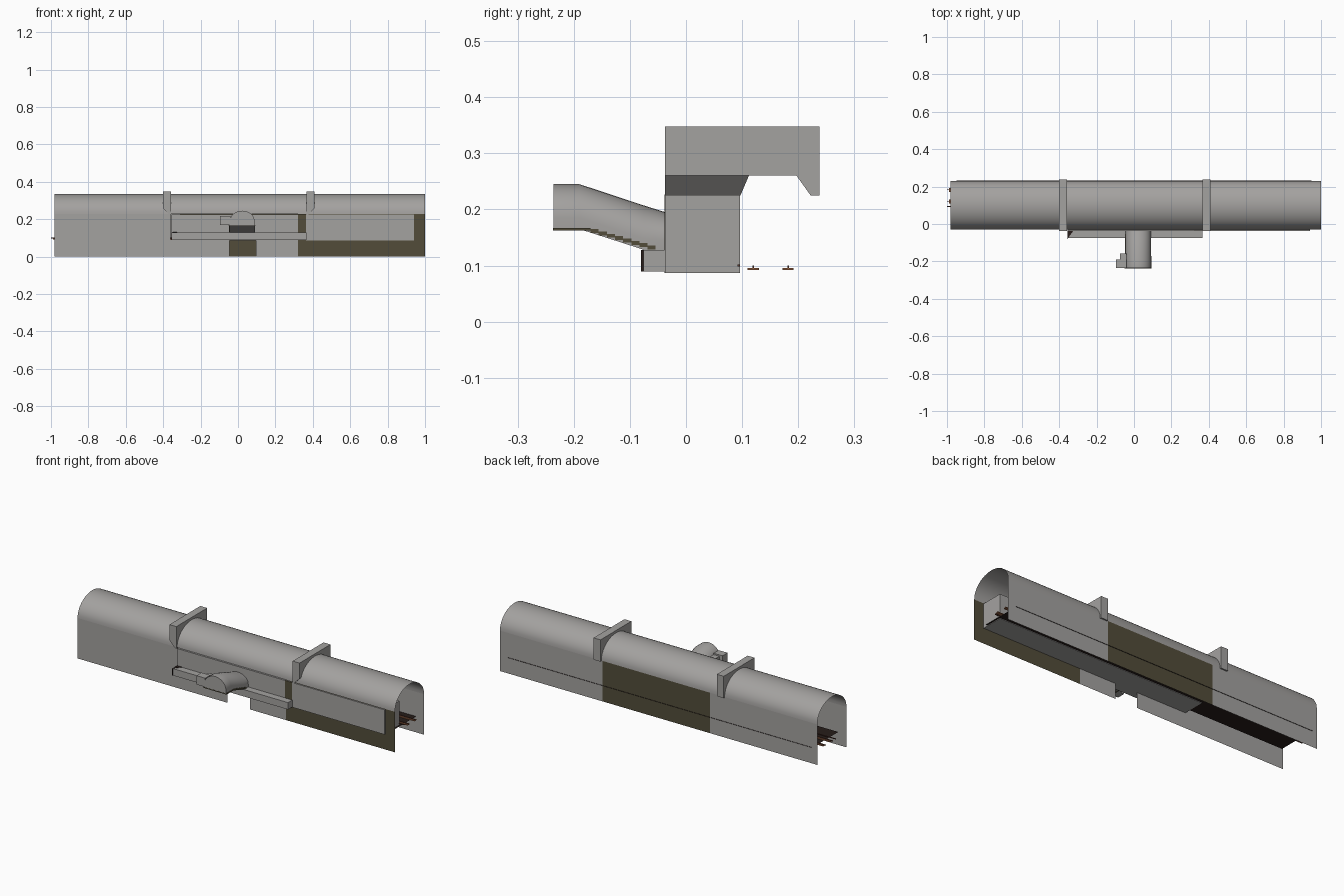
import bpy, bmesh, math

if "Cube" in bpy.data.objects:
    bpy.data.objects.remove(bpy.data.objects["Cube"])

def mat(name, c):
    m = bpy.data.materials.new(name)
    m.diffuse_color = (*c, 1)
    m.use_nodes = True
    m.node_tree.nodes["Principled BSDF"].inputs["Base Color"].default_value = m.diffuse_color
    return m

GRAY = mat("concrete_gray", (0.37, 0.36, 0.35))
OLIVE = mat("dark_olive", (0.085, 0.073, 0.042))
BLACK = mat("track_black", (0.02, 0.012, 0.01))
BROWN = mat("sleeper_brown", (0.30, 0.12, 0.055))
RUST = mat("rail_rust", (0.10, 0.04, 0.028))

def make(name, verts, faces, m, smooth=False, solid=True):
    me = bpy.data.meshes.new(name)
    me.from_pydata(verts, [], faces)
    if solid:
        bm = bmesh.new()
        bm.from_mesh(me)
        bmesh.ops.recalc_face_normals(bm, faces=bm.faces)
        bm.to_mesh(me)
        bm.free()
    ob = bpy.data.objects.new(name, me)
    bpy.context.collection.objects.link(ob)
    me.materials.append(m)
    if smooth:
        bpy.ops.object.select_all(action='DESELECT')
        ob.select_set(True)
        bpy.context.view_layer.objects.active = ob
        bpy.ops.object.shade_smooth_by_angle(angle=math.radians(40))
    return ob

def loft(name, rings, m, caps=True, closed=True, smooth=False):
    """Join equal-length rings of points into one skin."""
    n = len(rings[0])
    verts = [p for r in rings for p in r]
    faces = []
    for k in range(len(rings) - 1):
        for i in range(n if closed else n - 1):
            j = (i + 1) % n
            faces.append((k*n + i, k*n + j, k*n + n + j, k*n + n + i))
    if caps:
        faces += [tuple(range(n)), tuple(range(len(verts) - n, len(verts)))]
    return make(name, verts, faces, m, smooth)

def box(name, x, y, z, m):
    ring = lambda X: [(X, y[0], z[0]), (X, y[1], z[0]), (X, y[1], z[1]), (X, y[0], z[1])]
    return loft(name, [ring(x[0]), ring(x[1])], m)

def wall(name, x, y, z, m):
    # single-sided sheet whose normal points outwards
    v = [(x[0], y, z[0]), (x[1], y, z[0]), (x[1], y, z[1]), (x[0], y, z[1])]
    return make(name, v, [(0, 1, 2, 3) if y < 0.1 else (3, 2, 1, 0)], m, solid=False)

YF, YB, SPRING = -0.03, 0.23, 0.228

# vaulted tunnel roof
arc = []
for i in range(25):
    a = math.pi * i / 24
    arc.append((0.1 - 0.13 * math.cos(a), SPRING + 0.107 * math.sin(a)))
loft("vault_roof", [[(X, y, z) for y, z in arc] for X in (-0.98, 1.0)], GRAY,
     caps=False, closed=False, smooth=True)

# front wall with a gap under the platform
wall("front_wall_left", (-0.98, -0.36), YF, (0, SPRING), GRAY)
wall("front_plinth_left", (-0.36, -0.045), YF, (0, 0.09), GRAY)
wall("front_plinth_right", (0.095, 0.32), YF, (0, 0.09), GRAY)
wall("front_wall_right", (0.32, 1.0), YF, (0, SPRING), OLIVE)

# back wall in three panels
wall("back_wall_left", (-0.98, -0.31), YB, (0, SPRING), GRAY)
wall("back_wall_middle", (-0.31, 0.36), YB, (0, SPRING), OLIVE)
wall("back_wall_right", (0.36, 1.0), YB, (0, SPRING), GRAY)

# platform block, with the olive strip where its two halves meet
box("platform_block", (-0.355, 0.94), (-0.037, 0.096), (0.087, 0.226), GRAY)
box("platform_strip", (0.32, 0.363), (-0.038, -0.036), (0.087, 0.227), OLIVE)

# arch bands, each with a tapered bracket over the platform
prof = [(-0.037, 0.26), (0.197, 0.26), (0.222, 0.225), (0.238, 0.225),
        (0.238, 0.348), (-0.037, 0.348)]
for s, side in ((-1, "left"), (1, "right")):
    xi, xo = s * 0.363 + 0.004, s * 0.406 + 0.004
    loft("arch_band_" + side, [[(X, y, z) for y, z in prof] for X in (xi, xo)], GRAY)
    ring = lambda X, y1, z: [(xi, -0.037, z), (X, -0.037, z), (X, y1, z), (xi, y1, z)]
    loft("band_bracket_" + side,
         [ring(xi + s * 0.008, 0.097, 0.225), ring(xo, 0.112, 0.26)], GRAY)

# track bed sheet
make("track_bed", [(-0.95, 0.0, 0.09), (0.95, 0.0, 0.09), (0.95, 0.233, 0.09), (-0.95, 0.233, 0.09)],
     [(0, 1, 2, 3)], BLACK, solid=False)

# rails on their bearers, plus the power rail
for i, y in enumerate((0.12, 0.182)):
    box(f"rail_bearer_{i}", (-0.99, 0.98), (y - 0.01, y + 0.01), (0.092, 0.096), BROWN)
    box(f"rail_{i}", (-1.0, 0.98), (y - 0.0015, y + 0.0015), (0.096, 0.1), RUST)
box("power_rail", (-1.0, 0.97), (0.092, 0.0965), (0.098, 0.102), RUST)

# front corridor ledge with its dark end
box("corridor_ledge", (-0.353, 0.365), (-0.076, -0.037), (0.089, 0.128), GRAY)
box("corridor_end", (-0.356, -0.353), (-0.08, -0.037), (0.089, 0.128), BLACK)
tri = [(-0.353, -0.076), (-0.325, -0.037), (-0.353, -0.037)]
loft("corridor_hatch", [[(x, y, z) for x, y in tri] for z in (0.128, 0.13)], BLACK)

# vaulted stair passage rising to the front
def passage(y, zb, zt):
    x0, x1 = -0.045, 0.09
    c, r, wz = (x0 + x1) / 2, (x1 - x0) / 2, zb + (zt - zb) * 0.25
    pts = [(x0, y, zb)]
    for i in range(17):
        a = math.pi * i / 16
        pts.append((c - r * math.cos(a), y, wz + (zt - wz) * math.sin(a)))
    return pts + [(x1, y, zb)]

loft("stair_passage", [passage(-0.236, 0.165, 0.245), passage(-0.19, 0.165, 0.245),
                       passage(-0.075, 0.128, 0.207), passage(-0.037, 0.128, 0.195)],
     GRAY, smooth=True)

# landing and steps
box("stair_landing", (-0.05, 0.094), (-0.237, -0.17), (0.162, 0.167), OLIVE)
for i in range(8):
    y, z = -0.17 + i * 0.0145, 0.162 - i * 0.0042
    box(f"step_{i}", (-0.047, 0.092), (y, y + 0.0145), (z - 0.004, z + 0.003), OLIVE)

# side branch of the landing
box("side_branch", (-0.095, -0.04), (-0.235, -0.19), (0.168, 0.218), GRAY)
box("side_branch_nook", (-0.075, -0.04), (-0.19, -0.157), (0.168, 0.21), GRAY)
